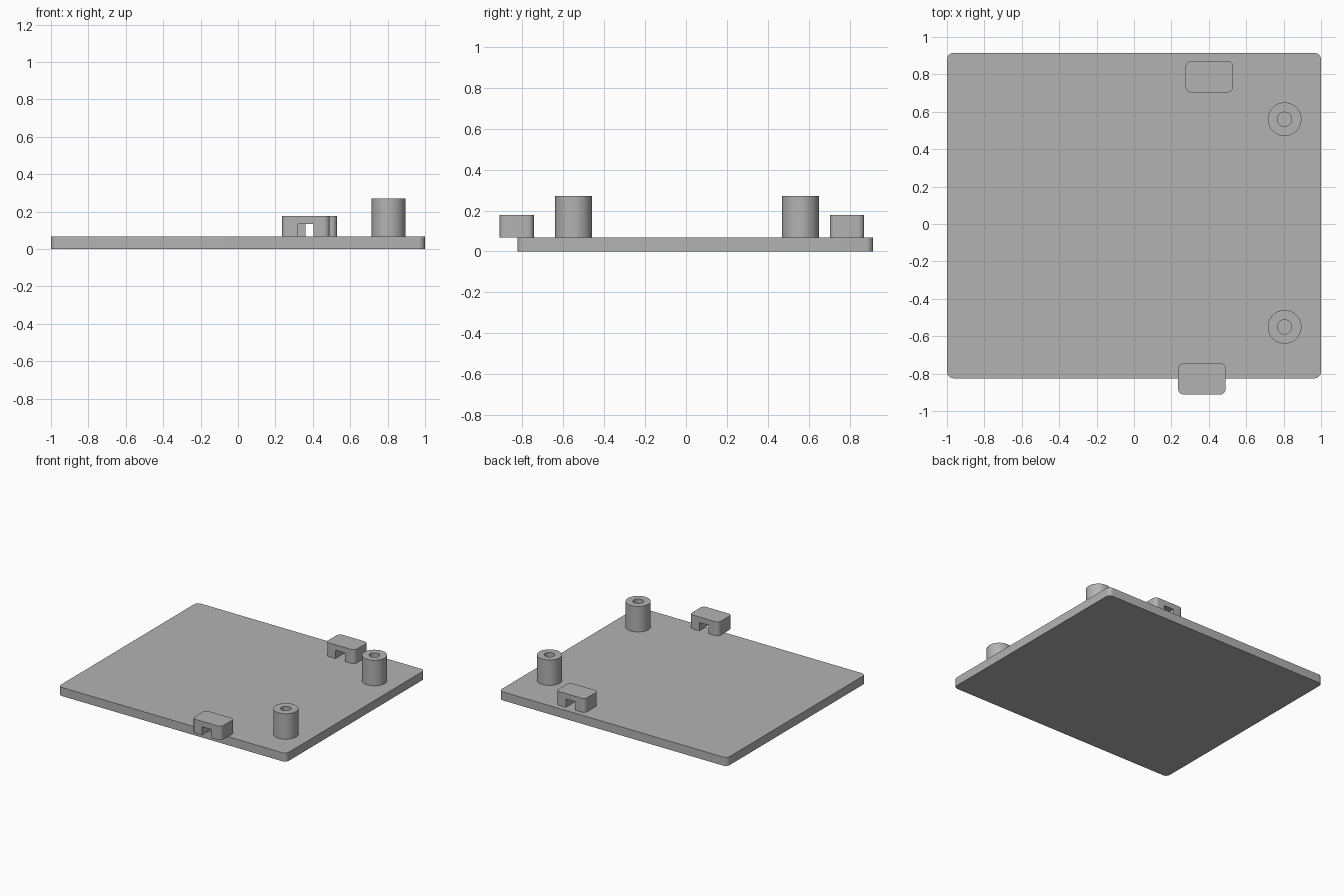
import bpy
import bmesh
from math import cos, sin, pi

cube = bpy.data.objects.get("Cube")
if cube:
    bpy.data.objects.remove(cube, do_unlink=True)

# Single grey plastic
grey = bpy.data.materials.new("grey_plastic")
grey.use_nodes = True
COLOUR = (0.45, 0.45, 0.45, 1)
grey.diffuse_color = COLOUR
grey.node_tree.nodes["Principled BSDF"].inputs["Base Color"].default_value = COLOUR

PLATE_TOP = 0.068


def finish(name, bm):
    bmesh.ops.recalc_face_normals(bm, faces=bm.faces[:])
    mesh = bpy.data.meshes.new(name)
    bm.to_mesh(mesh)
    bm.free()
    mesh.materials.append(grey)
    obj = bpy.data.objects.new(name, mesh)
    bpy.context.collection.objects.link(obj)
    return obj


def smooth(obj):
    bpy.ops.object.select_all(action='DESELECT')
    obj.select_set(True)
    bpy.context.view_layer.objects.active = obj
    bpy.ops.object.shade_smooth_by_angle(angle=pi / 6)


def rounded_slab(name, x0, x1, y0, y1, z0, z1, radius, steps=8):
    """Vertical prism with rounded upright edges."""
    bm = bmesh.new()
    corners = [(x1, y1, -1, -1), (x0, y1, 1, -1), (x0, y0, 1, 1), (x1, y0, -1, 1)]
    ring = []
    for q, (x, y, sx, sy) in enumerate(corners):
        for i in range(steps + 1 if radius else 1):
            a = (q + i / steps) * pi / 2
            ring.append(bm.verts.new((x + radius * (sx + cos(a)),
                                      y + radius * (sy + sin(a)), z0)))
    base = bm.faces.new(ring)
    top = bmesh.ops.extrude_face_region(bm, geom=[base], use_keep_orig=True)["geom"]
    for v in top:
        if isinstance(v, bmesh.types.BMVert):
            v.co.z = z1
    return finish(name, bm)


def clip_block(name, cx, cy):
    """Rounded block with a slot running through it from front to back."""
    block = rounded_slab(name, cx - 0.127, cx + 0.127, cy - 0.084, cy + 0.084,
                         PLATE_TOP, 0.178, 0.03)
    cutter = rounded_slab(name + "_cutter", cx - 0.041, cx + 0.041,
                          cy - 0.2, cy + 0.2, 0, 0.135, 0)
    cutter.hide_render = True
    mod = block.modifiers.new("slot", 'BOOLEAN')
    mod.operation = 'DIFFERENCE'
    mod.solver = 'EXACT'
    mod.object = cutter
    bpy.context.view_layer.objects.active = block
    bpy.ops.object.modifier_apply(modifier=mod.name)
    bpy.data.objects.remove(cutter, do_unlink=True)
    smooth(block)


def screw_post(name, cx, cy, sides=48):
    """Hollow post: a closed profile of outer wall, rim, bore and bore floor."""
    profile = [(0.09, PLATE_TOP), (0.09, 0.27), (0.038, 0.27), (0.038, PLATE_TOP + 0.001)]
    bm = bmesh.new()
    rings = [[bm.verts.new((cx + r * cos(2 * pi * i / sides),
                            cy + r * sin(2 * pi * i / sides), z))
              for i in range(sides)] for r, z in profile]
    for lower, upper in zip(rings, rings[1:]):
        for i in range(sides):
            j = (i + 1) % sides
            bm.faces.new((lower[i], lower[j], upper[j], upper[i]))
    bm.faces.new(rings[0])
    bm.faces.new(rings[-1])
    smooth(finish(name, bm))


# Base plate
smooth(rounded_slab("base_plate", -1, 1, -0.825, 0.915, 0, PLATE_TOP, 0.035))

# Slotted clip blocks, the front one overhanging the plate edge
clip_block("front_clip_block", 0.363, -0.828)
clip_block("back_clip_block", 0.403, 0.788)

# Hollow screw posts
screw_post("front_screw_post", 0.805, -0.55)
screw_post("back_screw_post", 0.805, 0.56)
